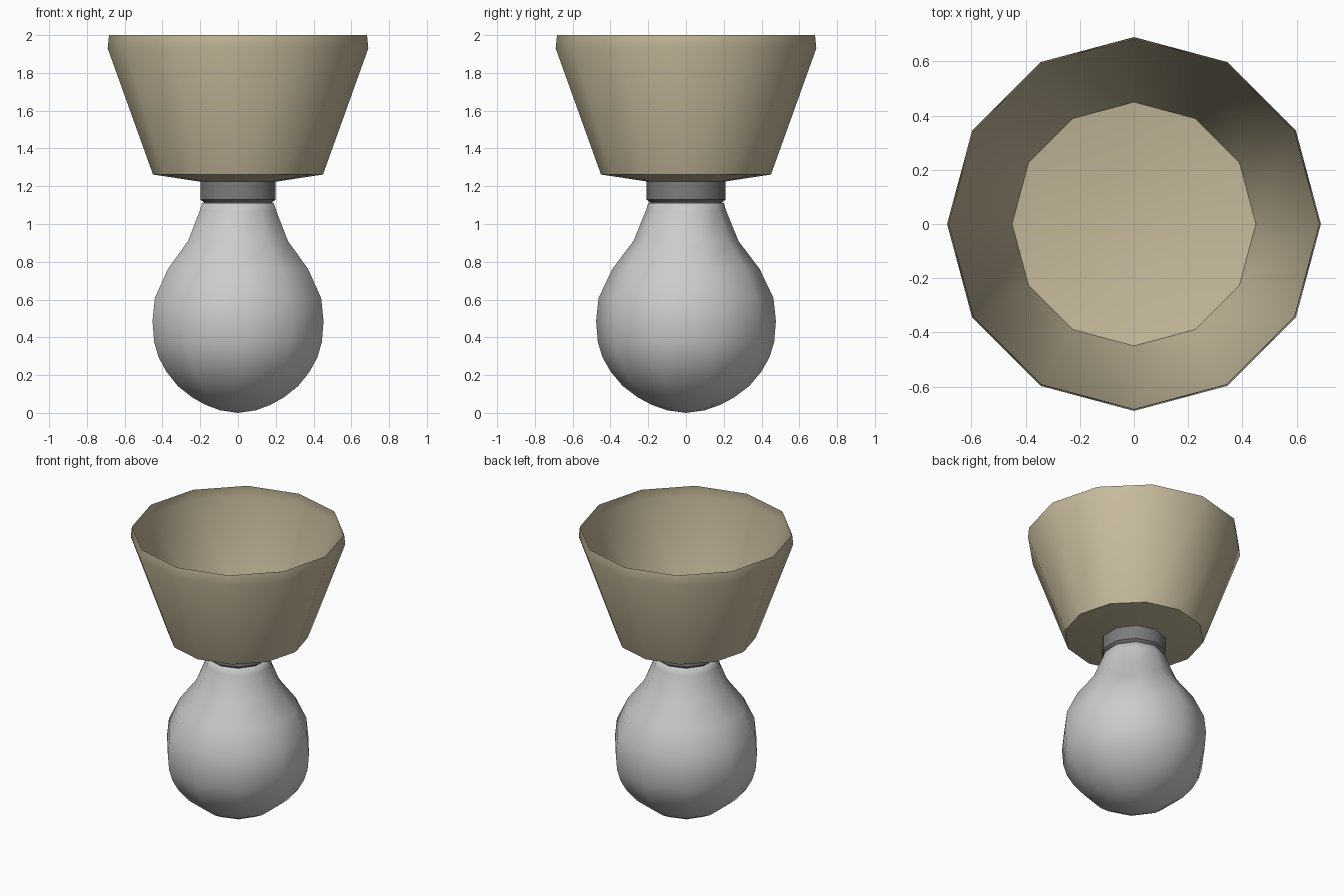
import bpy, bmesh
from math import pi, cos, sin, radians

if "Cube" in bpy.data.objects:
    bpy.data.objects.remove(bpy.data.objects["Cube"])


def lathe(name, profile, sides, start, color=None, smooth=40):
    """Revolve (radius, z) points, listed bottom to top, around z; radius 0 makes a pole."""
    bm = bmesh.new()
    rings = []
    for r, z in profile:
        n = sides if r else 1
        rings.append([bm.verts.new((r * cos(start + 2 * pi * i / sides),
                                    r * sin(start + 2 * pi * i / sides), z)) for i in range(n)])
    for a, b in zip(rings, rings[1:]):
        for i in range(sides):
            j = (i + 1) % sides
            quad = [a[i % len(a)], a[j % len(a)], b[j % len(b)], b[i % len(b)]]
            bm.faces.new(list(dict.fromkeys(quad)))
    mesh = bpy.data.meshes.new(name)
    bm.to_mesh(mesh)
    bm.free()
    obj = bpy.data.objects.new(name, mesh)
    bpy.context.collection.objects.link(obj)
    if color:
        mat = bpy.data.materials.new(name + "_color")
        mat.diffuse_color = (*color, 1)
        mat.use_nodes = True
        mat.node_tree.nodes["Principled BSDF"].inputs["Base Color"].default_value = mat.diffuse_color
        mesh.materials.append(mat)
    bpy.context.view_layer.objects.active = obj
    obj.select_set(True)
    bpy.ops.object.shade_smooth_by_angle(angle=radians(smooth))
    obj.select_set(False)
    return obj


# Open cup-shaped shade: thin sheet with a shallow dished floor
lathe("shade", [(0, 1.222), (0.2, 1.224), (0.45, 1.262), (0.69, 1.93), (0.683, 2.0)],
      12, 0, (0.56, 0.49, 0.33))

# Dark socket collar between shade and bulb
lathe("socket_collar", [(0.17, 1.115), (0.192, 1.115), (0.21, 1.13), (0.21, 1.224)],
      10, pi / 2, (0.2, 0.2, 0.2))

# Hanging bulb
lathe("bulb", [(0, 0), (0.1, 0.014), (0.18, 0.042), (0.255, 0.082), (0.335, 0.142),
               (0.4, 0.22), (0.443, 0.296), (0.467, 0.376), (0.476, 0.487), (0.463, 0.608),
               (0.39, 0.762), (0.278, 0.91), (0.213, 1.07), (0.2, 1.11), (0.17, 1.118)],
      10, pi / 2, smooth=60)
